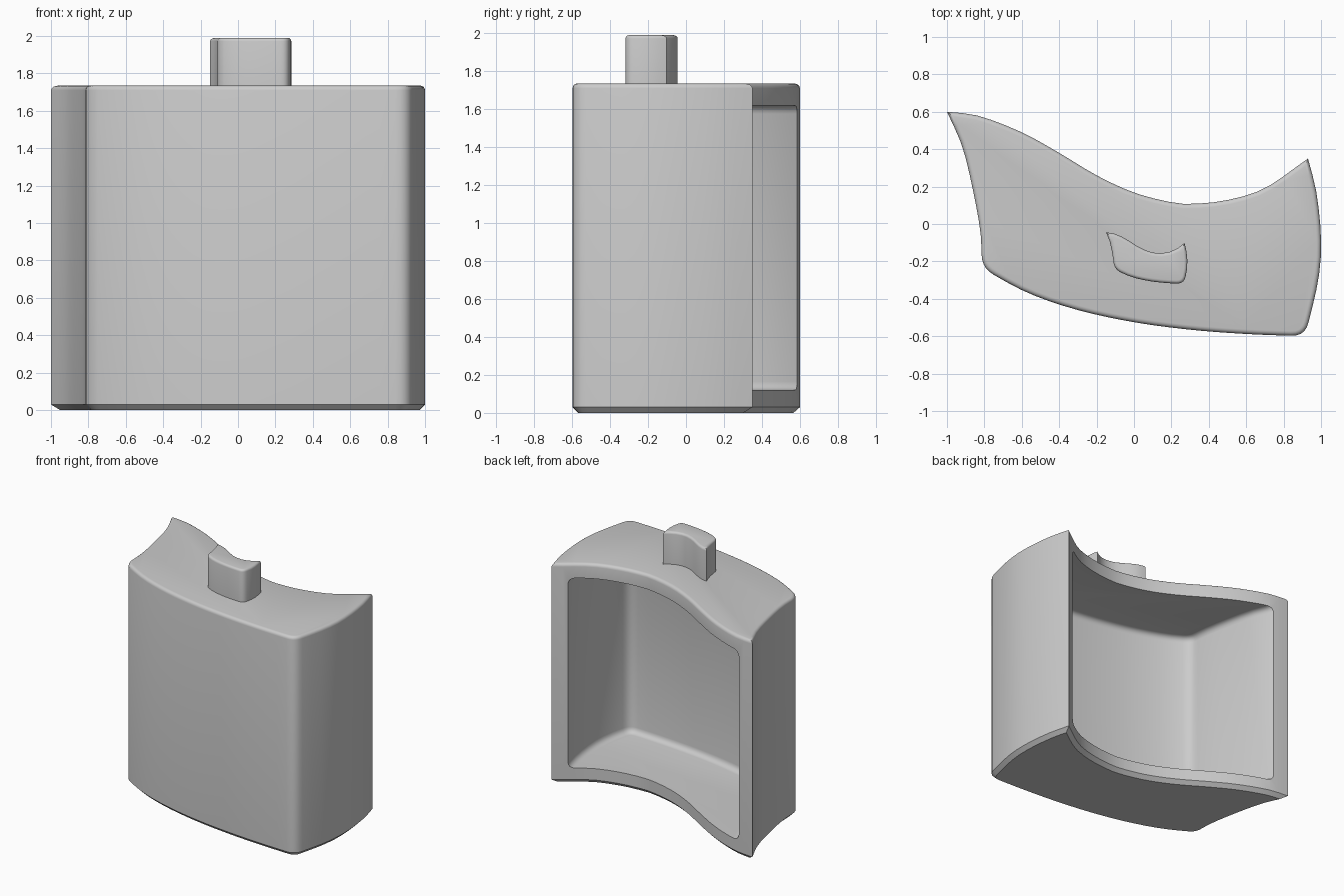
import bpy
import bmesh
from mathutils import Vector

cube = bpy.data.objects.get("Cube")
if cube:
    bpy.data.objects.remove(cube, do_unlink=True)

grey = bpy.data.materials.new("plain grey")
grey.use_nodes = True
COLOUR = (0.6, 0.6, 0.6, 1)
grey.diffuse_color = COLOUR
grey.node_tree.nodes["Principled BSDF"].inputs["Base Color"].default_value = COLOUR

# The four curved sides of the footprint, clockwise from the rear left tip
BACK = [(-1, .6), (-.83, .578), (-.6, .49), (-.4, .38), (-.2, .26), (0, .168),
        (.2, .116), (.32, .108), (.5, .128), (.7, .192), (.93, .35)]
RIGHT = [(.93, .35), (.975, .17), (1, -.08), (.985, -.3), (.915, -.6)]
FRONT = [(.915, -.6), (.6, -.588), (.3, -.565), (0, -.525), (-.3, -.46),
         (-.57, -.367), (-.815, -.235)]
LEFT = [(-.815, -.235), (-.82, -.05), (-.865, .2), (-.92, .42), (-1, .6)]
SIDES = [[Vector(p) for p in side] for side in (BACK, RIGHT, FRONT, LEFT)]


def smooth(points, steps=12):
    """Dense Catmull-Rom curve through the points."""
    pts = [2 * points[0] - points[1], *points, 2 * points[-1] - points[-2]]
    out = []
    for a, b, c, d in zip(pts, pts[1:], pts[2:], pts[3:]):
        for i in range(steps):
            t = i / steps
            out.append(.5 * (2 * b + (c - a) * t + (2 * a - 5 * b + 4 * c - d) * t**2
                             + (3 * b - a - 3 * c + d) * t**3))
    return out + [points[-1]]


def resample(curve, count, start=0, end=0):
    """Evenly spaced points along a curve, trimmed at both ends."""
    lengths = [0]
    for a, b in zip(curve, curve[1:]):
        lengths.append(lengths[-1] + (b - a).length)
    out, k = [], 0
    for i in range(count + 1):
        s = start + (lengths[-1] - start - end) * i / count
        while k < len(curve) - 2 and lengths[k + 1] < s:
            k += 1
        out.append(curve[k].lerp(curve[k + 1], (s - lengths[k]) / (lengths[k + 1] - lengths[k])))
    return out


def fillet(a, corner, b, steps=5):
    """Points inside a rounded corner."""
    return [a.lerp(corner, i / steps).lerp(corner.lerp(b, i / steps), i / steps)
            for i in range(1, steps)]


def inset(points, distance, closed=True):
    """Move a clockwise line inward with mitred corners."""
    out, n = [], len(points)
    for i, p in enumerate(points):
        before = p - points[i - 1] if closed or i else points[1] - p
        after = points[(i + 1) % n] - p if closed or i < n - 1 else before
        n1, n2 = (Vector((d.y, -d.x)).normalized() for d in (before, after))
        out.append(p + (n1 + n2) * distance / (1 + n1.dot(n2)))
    return out


def rounded_chain(right, front, left, radius, counts):
    """Right, front and left sides joined with two rounded corners."""
    r = resample(smooth(right), counts[0], 0, radius)
    f = resample(smooth(front), counts[1], radius, radius)
    l = resample(smooth(left), counts[2], radius, 0)
    return r + fillet(r[-1], front[0], f[0]) + f + fillet(f[-1], front[-1], l[0]) + l


def loft(name, outline, levels):
    """Capped solid from (height, inset) levels."""
    bm = bmesh.new()
    rings = [[bm.verts.new((p.x, p.y, z)) for p in inset(outline, d)] for z, d in levels]
    n = len(outline)
    for low, high in zip(rings, rings[1:]):
        for i in range(n):
            j = (i + 1) % n
            bm.faces.new((low[i], low[j], high[j], high[i]))
    bm.faces.new(rings[0])
    bm.faces.new(rings[-1])
    bmesh.ops.recalc_face_normals(bm, faces=bm.faces)
    mesh = bpy.data.meshes.new(name)
    bm.to_mesh(mesh)
    bm.free()
    mesh.materials.append(grey)
    obj = bpy.data.objects.new(name, mesh)
    bpy.context.collection.objects.link(obj)
    return obj


def soft_edge(z, radius, up=1):
    """Levels of a rounded rim, from the wall to the cap."""
    return [(z - up * radius * (1 - h), radius * d)
            for h, d in ((0, 0), (.38, .08), (.71, .29), (.92, .62), (1, 1))]


def activate(obj):
    bpy.ops.object.select_all(action='DESELECT')
    obj.select_set(True)
    bpy.context.view_layer.objects.active = obj


def footprint(sides, radius, counts):
    back = resample(smooth(sides[0]), counts[0])
    return back[:-1] + rounded_chain(*sides[1:], radius, counts[1:])[:-1]


# Body with a chamfered base and a softly rounded top rim
body = loft("body", footprint(SIDES, .075, (26, 10, 20, 9)),
            [(0, .03), (.03, 0)] + soft_edge(1.735, .025))

# Cavity open at the back, following the outer wall
chain = inset(SIDES[1] + SIDES[2][1:] + SIDES[3][1:], .11, closed=False)
a, b = len(SIDES[1]), len(SIDES[1]) + len(SIDES[2]) - 1
walls = rounded_chain(chain[:a], chain[a - 1:b], chain[b - 1:], .07, (8, 16, 7))
walls.insert(0, walls[0] + (walls[0] - walls[1]).normalized() * .25)
walls.append(walls[-1] + (walls[-1] - walls[-2]).normalized() * .25)
cutter = loft("cavity_cutter", walls,
              soft_edge(.12, .045, -1)[::-1] + soft_edge(1.62, .045))
cutter.hide_render = True
cut = body.modifiers.new("cavity", 'BOOLEAN')
cut.operation = 'DIFFERENCE'
cut.solver = 'EXACT'
cut.object = cutter
activate(body)
bpy.ops.object.modifier_apply(modifier=cut.name)
bpy.data.objects.remove(cutter, do_unlink=True)

# Neck: the same footprint made small
small = [[Vector((.068 + p.x * .2175, -.182 + p.y * .23)) for p in side] for side in SIDES]
neck = loft("neck", footprint(small, .04, (10, 4, 7, 3)),
            [(1.7, 0)] + soft_edge(1.99, .018))

for obj in (body, neck):
    activate(obj)
    bpy.ops.object.shade_smooth_by_angle(angle=.6)
